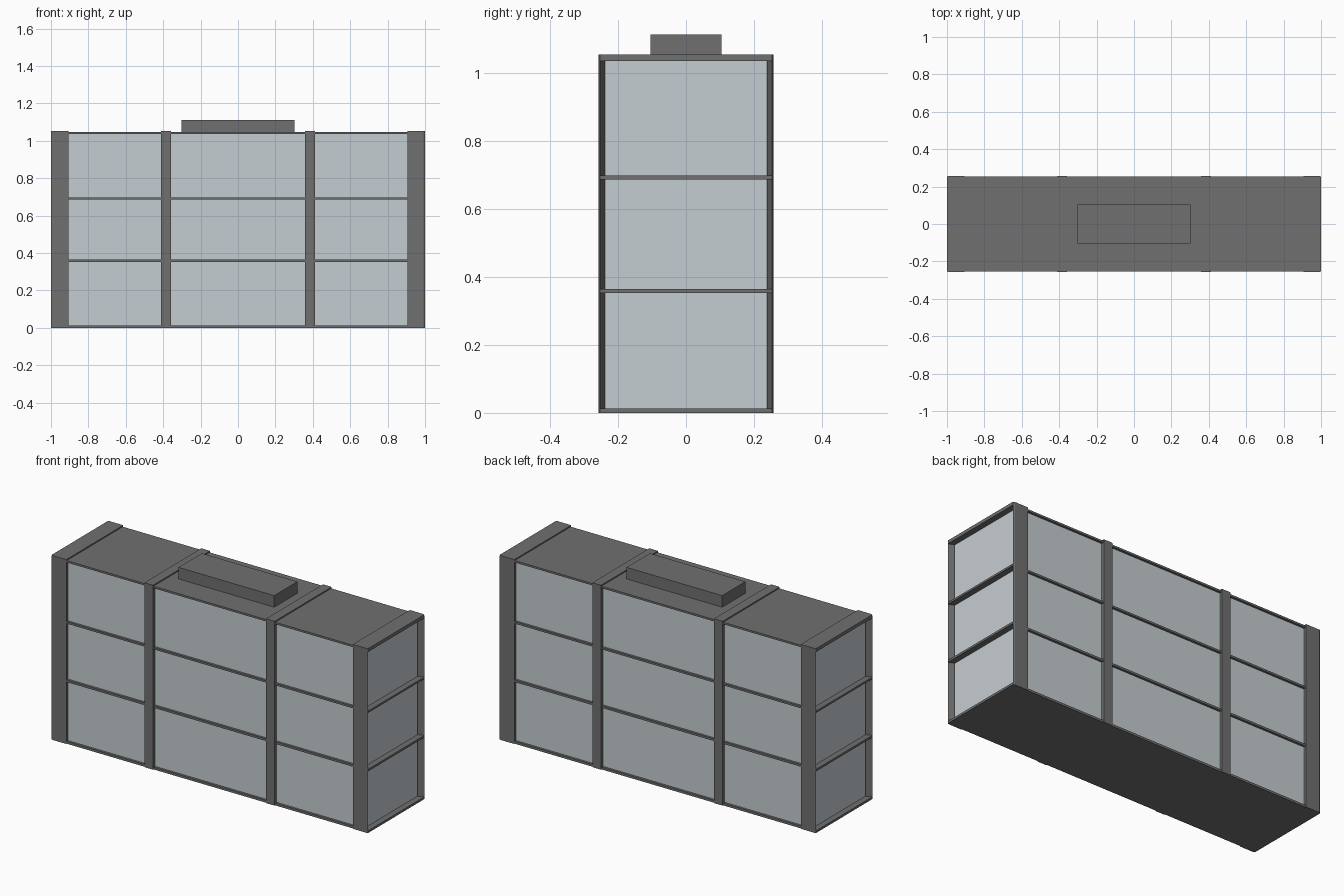
import bpy, bmesh

if "Cube" in bpy.data.objects:
    bpy.data.objects.remove(bpy.data.objects["Cube"])

def material(name, rgb):
    m = bpy.data.materials.new(name)
    m.diffuse_color = (*rgb, 1)
    m.use_nodes = True
    m.node_tree.nodes["Principled BSDF"].inputs["Base Color"].default_value = m.diffuse_color
    return m

FRAME = material("dark grey frame", (0.16, 0.16, 0.16))
GLASS = material("pale blue grey glass", (0.56, 0.61, 0.64))

def prism(name, outline, z0, z1, mat):
    """Extrude a plan outline from z0 up to z1."""
    bm = bmesh.new()
    face = bm.faces.new([bm.verts.new((x, y, z0)) for x, y in outline])
    res = bmesh.ops.extrude_face_region(bm, geom=[face])
    for v in res["geom"]:
        if isinstance(v, bmesh.types.BMVert):
            v.co.z = z1
    bmesh.ops.recalc_face_normals(bm, faces=bm.faces)
    me = bpy.data.meshes.new(name)
    bm.to_mesh(me)
    bm.free()
    me.materials.append(mat)
    ob = bpy.data.objects.new(name, me)
    bpy.context.collection.objects.link(ob)
    return ob

def box(name, x0, x1, y, z0, z1, mat):
    return prism(name, [(x0, -y), (x1, -y), (x1, y), (x0, y)], z0, z1, mat)

Y = 0.257      # outer half depth
GY = 0.24      # glass half depth
GX = 0.966     # glass half length
TOP = 1.053

# recessed glass core
box("glass_walls", -GX, GX, GY, 0.006, 1.04, GLASS)

# floor slabs and roof
for i, (z0, z1) in enumerate([(0, 0.013), (0.352, 0.364), (0.686, 0.697), (1.035, 1.046)]):
    box(f"floor_slab_{i}", -1, 1, 0.253, z0, z1, FRAME)

# corner pillars with tapered inner faces on the short ends
corner = [(0.905, -0.2), (0.905, -Y), (0.99, -Y), (1, -0.253), (GX + 0.001, -GY), (GX - 0.01, -0.2)]
for sx in (-1, 1):
    for sy in (-1, 1):
        prism("corner_pillar", [(x * sx, y * sy) for x, y in corner], 0, TOP - 0.004, FRAME)

# intermediate pillars, front and back
for sx in (-1, 1):
    for sy in (-1, 1):
        a, b = sx * 0.357, sx * 0.412
        prism("middle_pillar", [(a, sy * 0.2), (b, sy * 0.2), (b, sy * Y), (a, sy * Y)], 0, TOP - 0.004, FRAME)

# raised bands carrying the pillars across the roof
for sx in (-1, 1):
    end = [(0.905, -Y), (0.99, -Y), (1, -0.252), (1, 0.252), (0.99, Y), (0.905, Y)]
    prism("roof_end_band", [(x * sx, y) for x, y in end], 1.034, TOP, FRAME)
    box("roof_middle_band", *sorted((sx * 0.357, sx * 0.412)), Y, 1.036, TOP, FRAME)

# rooftop plant box
box("rooftop_box", -0.302, 0.302, 0.105, 1.04, 1.112, FRAME)
